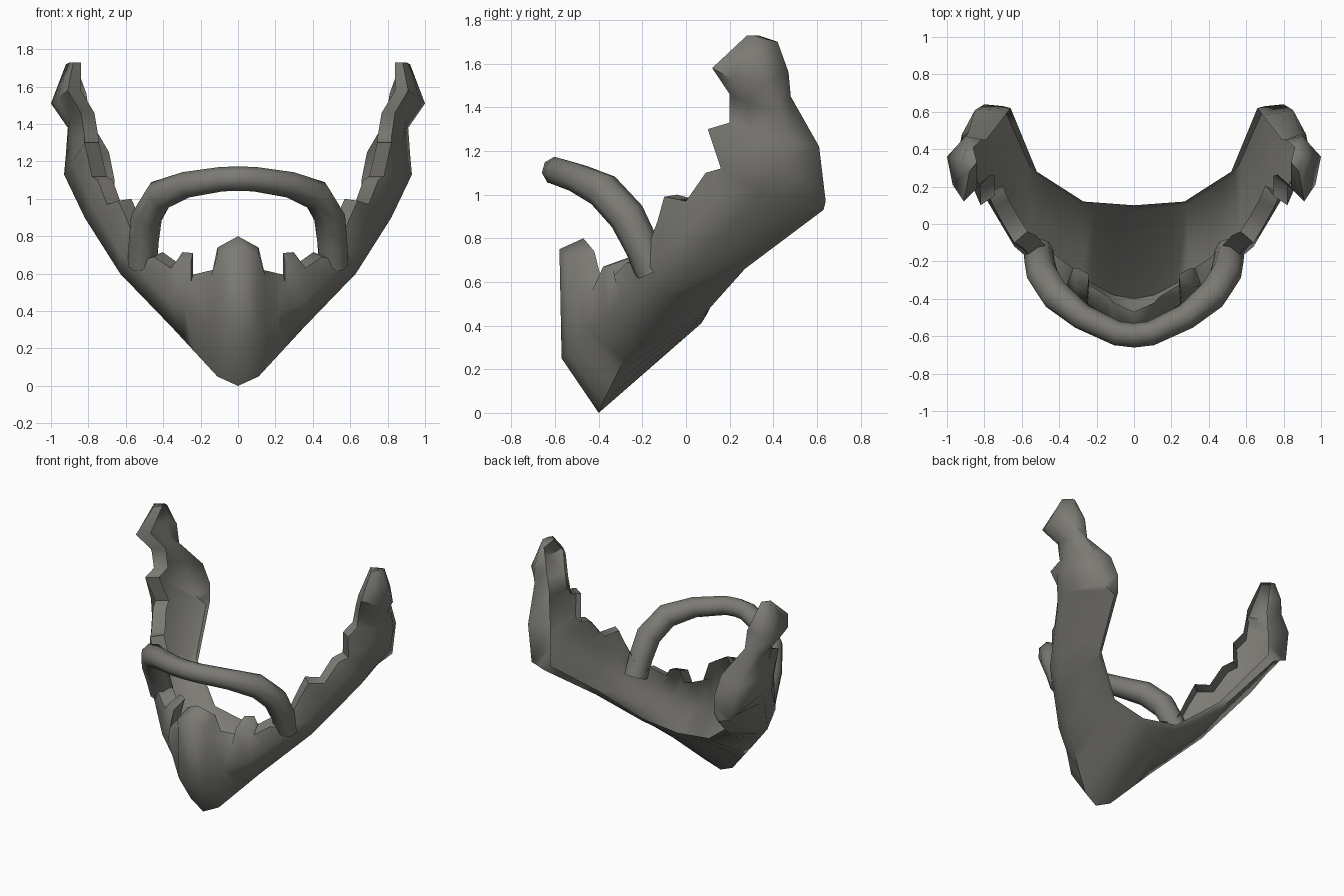
import bpy, bmesh
from mathutils import Vector

if "Cube" in bpy.data.objects:
    bpy.data.objects.remove(bpy.data.objects["Cube"])

mat = bpy.data.materials.new("warm_grey")
mat.diffuse_color = (0.2, 0.195, 0.175, 1)
mat.use_nodes = True
mat.node_tree.nodes["Principled BSDF"].inputs["Base Color"].default_value = mat.diffuse_color
LAST = 18  # station index at the arm tip; 0 is the chin centre


def rail(keys):
    """Sample a sparse (station, x, y, z) rail at every station."""
    out = []
    for u in range(LAST + 1):
        a = max((k for k in keys if k[0] <= u), key=lambda k: k[0])
        b = min((k for k in keys if k[0] >= u), key=lambda k: k[0])
        t = 0 if a is b else (u - a[0]) / (b[0] - a[0])
        out.append(Vector(a[1:]).lerp(Vector(b[1:]), t))
    return out


def smooth(obj, angle):
    bpy.ops.object.select_all(action='DESELECT')
    obj.select_set(True)
    bpy.context.view_layer.objects.active = obj
    bpy.ops.object.shade_smooth_by_angle(angle=angle)


# Toothed upper rim, outside edge
top_outer = rail([
    (0, 0, -.58, .75), (1, .11, -.54, .70), (2, .145, -.49, .59), (3, .25, -.43, .56),
    (4, .25, -.38, .67), (5, .32, -.34, .68), (6, .36, -.33, .63), (7, .45, -.27, .69),
    (8, .52, -.21, .67), (9, .59, -.13, .88), (10, .64, -.10, .99), (11, .70, 0, .97),
    (12, .75, .09, 1.10), (13, .78, .16, 1.12), (14, .82, .10, 1.30), (15, .82, .20, 1.33),
    (16, .84, .20, 1.46), (17, .91, .12, 1.58), (18, .88, .28, 1.73)])
# Rim lip, as an offset towards the inside
lip = rail([
    (0, 0, .11, .05), (1, 0, .12, .04), (2, -.01, .10, .03), (4, -.01, .11, .04),
    (8, -.06, .08, .02), (12, -.08, .04, 0), (17, -.07, .07, 0), (18, -.04, .05, 0)])
top_inner = [p + o for p, o in zip(top_outer, lip)]
# Outer wall, half way down
wall_outer = rail([
    (0, 0, -.57, .25), (1, .10, -.54, .27), (3, .21, -.46, .38), (5, .36, -.36, .45),
    (9, .64, -.12, .72), (12, .80, .15, 1.0), (14, .88, .24, 1.2), (15, .88, .30, 1.3),
    (16, .90, .28, 1.42), (17, .97, .21, 1.53), (18, .90, .31, 1.73)])
# Lower, widest edge
lower = rail([
    (0, 0, -.40, 0), (1, .11, -.38, .05), (5, .35, -.25, .31), (9, .63, -.04, .60),
    (12, .82, .25, .90), (14, .93, .43, 1.13), (15, .92, .48, 1.24), (16, .91, .42, 1.38),
    (17, 1.0, .36, 1.51), (18, .92, .34, 1.72)])
# Back edge, outside and inside
back_outer = rail([
    (0, 0, .07, .41), (4, .28, .10, .47), (8, .54, .27, .66), (12, .70, .63, .93),
    (14, .80, .64, .97), (15, .85, .61, 1.22), (16, .89, .48, 1.45), (17, .90, .47, 1.56),
    (18, .89, .42, 1.70)])
back_inner = rail([
    (0, 0, .10, .46), (4, .27, .12, .50), (8, .52, .28, .70), (12, .66, .62, .97),
    (14, .66, .62, 1.10), (15, .69, .58, 1.25), (16, .79, .45, 1.42), (17, .81, .45, 1.56),
    (18, .86, .41, 1.70)])

# Jaw shell: an open sheet lofted from one arm tip through the chin to the other
rails = [top_inner, top_outer, wall_outer, lower, back_outer, back_inner]
half = [[r[u] for r in rails] for u in range(LAST + 1)]
mirrored = [[Vector((-p.x, p.y, p.z)) for p in s] for s in half[:0:-1]]
bm = bmesh.new()
rings = [[bm.verts.new(p) for p in s] for s in mirrored + half]
for a, b in zip(rings, rings[1:]):
    for i in range(len(rails) - 1):
        bm.faces.new((a[i], a[i + 1], b[i + 1], b[i]))
# Arm tips
bm.faces.new(rings[0][::-1])
bm.faces.new(rings[-1])
mesh = bpy.data.meshes.new("jaw_shell")
bm.to_mesh(mesh)
bm.free()
jaw = bpy.data.objects.new("jaw_shell", mesh)
bpy.context.collection.objects.link(jaw)
mesh.materials.append(mat)
smooth(jaw, 1.2)

# Front bar: arched tube rising from both sides of the jaw (x, y, z, radius)
arch = [(.09, -.585, 1.105, .066), (.28, -.495, 1.075, .07), (.42, -.38, 1.02, .083),
        (.49, -.27, .90, .085), (.505, -.20, .76, .08), (.51, -.15, .64, .08)]
path = [(-x, y, z, r) for x, y, z, r in arch[::-1]] + [(0, -.595, 1.108, .066)] + arch
curve = bpy.data.curves.new("front_bar", 'CURVE')
curve.dimensions = '3D'
curve.bevel_depth = 1
curve.bevel_resolution = 2
spline = curve.splines.new('POLY')
spline.points.add(len(path) - 1)
for point, (x, y, z, r) in zip(spline.points, path):
    point.co = (x, y, z, 1)
    point.radius = r
curve.materials.append(mat)
bar = bpy.data.objects.new("front_bar", curve)
bpy.context.collection.objects.link(bar)
bpy.ops.object.select_all(action='DESELECT')
bar.select_set(True)
bpy.context.view_layer.objects.active = bar
bpy.ops.object.convert(target='MESH')
smooth(bpy.context.view_layer.objects.active, 1.2)
